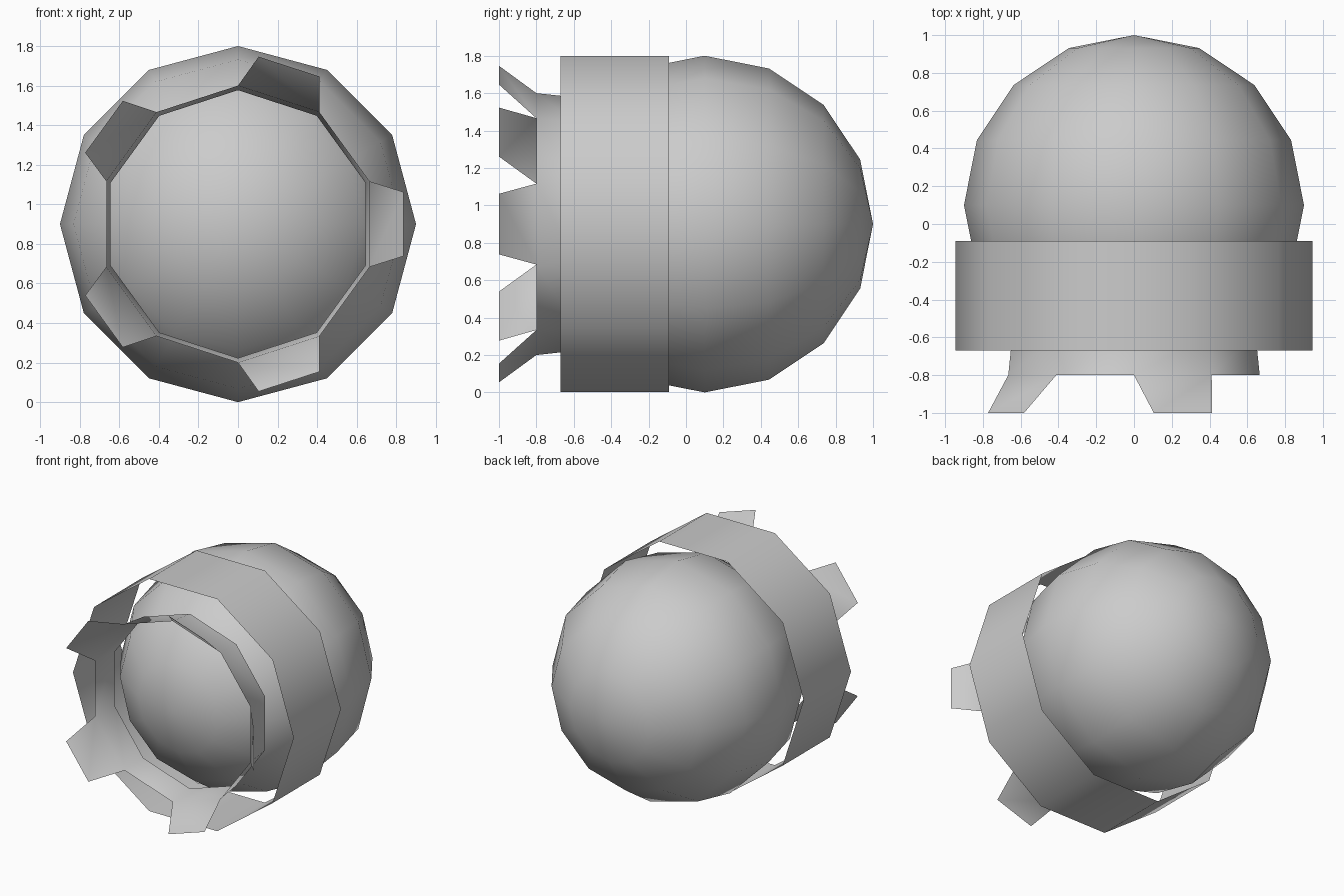
import bpy, bmesh
from math import sin, cos, radians, pi
from mathutils import Matrix, Vector

if "Cube" in bpy.data.objects:
    bpy.data.objects.remove(bpy.data.objects["Cube"])

MID = 0.9  # height of the common axis, which runs along y


def polar(deg, r, y):
    """Point on a circle round the y axis; 0 degrees is straight up."""
    a = radians(deg)
    return Vector((r * sin(a), y, MID + r * cos(a)))


def finish(bm, name):
    mesh = bpy.data.meshes.new(name)
    bm.to_mesh(mesh)
    bm.free()
    mesh.polygons.foreach_set("use_smooth", [True] * len(mesh.polygons))
    obj = bpy.data.objects.new(name, mesh)
    bpy.context.collection.objects.link(obj)
    return obj


def open_tube(bm, sides, start, front, back):
    """Open-ended thin tube; front and back are (radius, y). Returns the front ring."""
    rings = [[bm.verts.new(polar(start + i * 360 / sides, r, y)) for i in range(sides)]
             for r, y in (front, back)]
    for i in range(sides):
        j = (i + 1) % sides
        bm.faces.new((rings[0][i], rings[1][i], rings[1][j], rings[0][j]))
    return rings[0]


# Round body, poles pointing front and back
bm = bmesh.new()
bmesh.ops.create_uvsphere(
    bm, u_segments=12, v_segments=8, radius=0.9,
    matrix=Matrix.Translation((0, 0.1, MID)) @ Matrix.Rotation(pi / 2, 4, 'X'))
finish(bm, "body_sphere")

# Ten-sided band round the body, corners at left and right
bm = bmesh.new()
open_tube(bm, 10, 18, (0.945, -0.67), (0.945, -0.09))
finish(bm, "outer_band")

# Front collar with five flared tabs on alternate sides
bm = bmesh.new()
rim = open_tube(bm, 10, 0, (0.70, -0.8), (0.677, -0.59))
for i in range(0, 10, 2):
    deg = i * 36 + 18
    a = radians(deg)
    side = Vector((cos(a), 0, -sin(a))) * 0.162
    tip = polar(deg, 0.837, -1.0)
    p, q = bm.verts.new(tip - side), bm.verts.new(tip + side)
    bm.faces.new((p, rim[i], rim[i + 1], q))
finish(bm, "front_collar")
